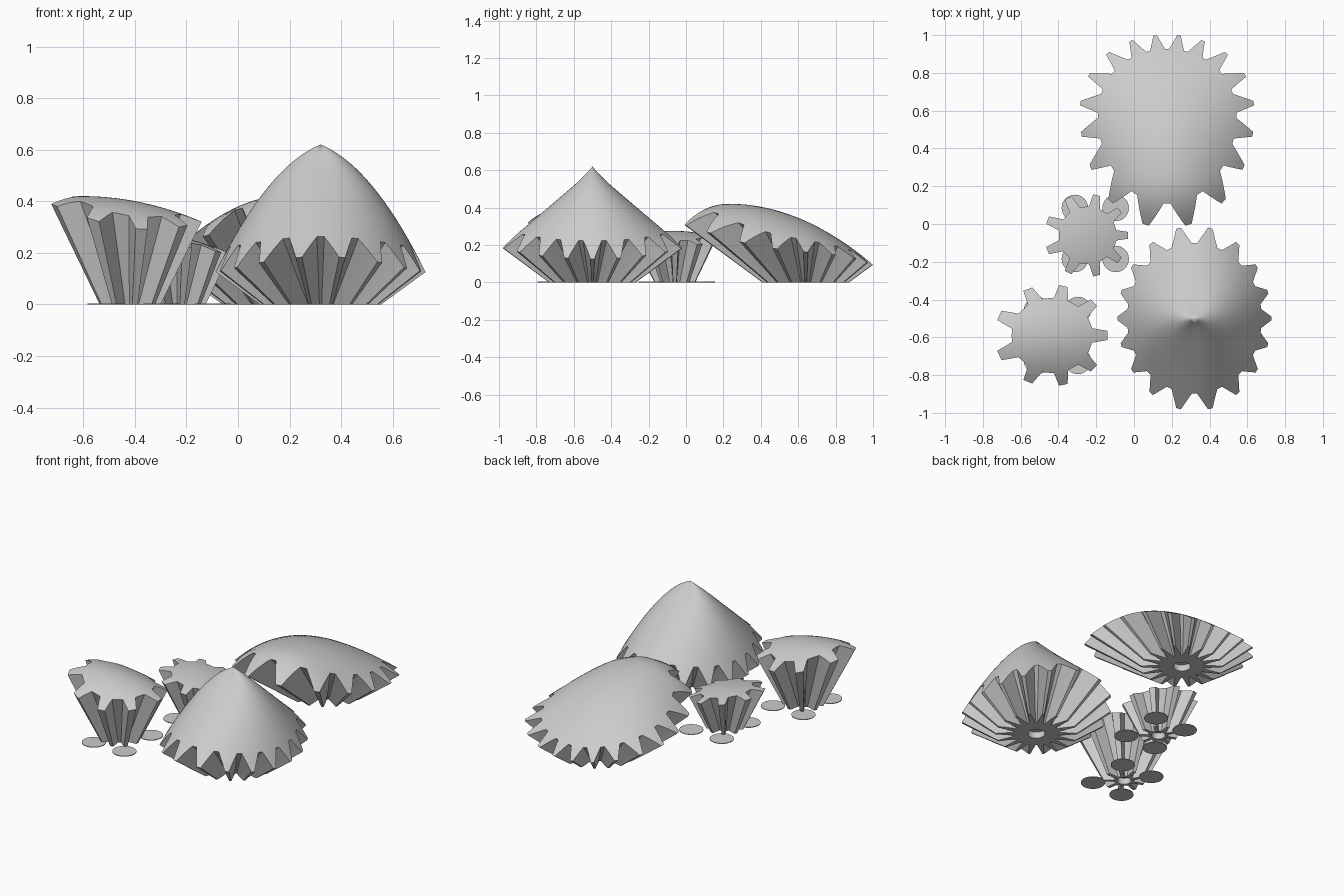
import bpy
import bmesh
import math
from mathutils import Vector

cube = bpy.data.objects.get("Cube")
if cube:
    bpy.data.objects.remove(cube, do_unlink=True)

grey = bpy.data.materials.new("plain grey")
grey.use_nodes = True
grey.diffuse_color = (0.6, 0.6, 0.6, 1)
grey.node_tree.nodes["Principled BSDF"].inputs["Base Color"].default_value = (0.6, 0.6, 0.6, 1)

HOLE_DEPTH = 0.04
RINGS = 18
SIDE_STEPS = 6


def finish(name, bm, location):
    bmesh.ops.recalc_face_normals(bm, faces=bm.faces)
    mesh = bpy.data.meshes.new(name)
    bm.to_mesh(mesh)
    bm.free()
    mesh.materials.append(grey)
    obj = bpy.data.objects.new(name, mesh)
    obj.location = location
    bpy.context.collection.objects.link(obj)
    bpy.ops.object.select_all(action="DESELECT")
    obj.select_set(True)
    bpy.context.view_layer.objects.active = obj
    bpy.ops.object.shade_smooth_by_angle(angle=math.radians(25))
    return obj


def fluted_rulings(teeth, tip, notch, tip_half, notch_half):
    """Functions of height, one per straight line running up the fluted wall."""
    pitch = math.tau / teeth

    def corner(angle, wall):
        base, flare = wall
        d = Vector((math.cos(angle), math.sin(angle)))
        return lambda z: d * (base + flare * z)

    corners = []
    for i in range(teeth):
        a = i * pitch
        corners += [corner(a - tip_half, tip), corner(a + tip_half, tip),
                    corner(a + pitch / 2 - notch_half, notch),
                    corner(a + pitch / 2 + notch_half, notch)]
    rulings = []
    for i, c in enumerate(corners):
        n = corners[(i + 1) % len(corners)]
        steps = SIDE_STEPS if i % 2 else 2
        for s in range(steps):
            rulings.append(lambda z, c=c, n=n, t=s / steps: c(z).lerp(n(z), t))
    return rulings


def meet(ruling, top):
    """Height at which a wall line reaches the domed top."""
    low, high = 0, 0.7
    for _ in range(30):
        mid = (low + high) / 2
        p = ruling(mid)
        if top(p.x, p.y) > mid:
            low = mid
        else:
            high = mid
    return low


def fluted_body(name, centre, top, hole, **flutes):
    rulings = fluted_rulings(**flutes)
    bm = bmesh.new()

    def ring(points):
        return [bm.verts.new(p) for p in points]

    # Recessed socket, star base, flared wall, then the dome
    base = [r(0) for r in rulings]
    socket = [p.normalized() * hole for p in base]
    rim = [r(meet(r, top)) for r in rulings]
    rings = [ring((p.x, p.y, HOLE_DEPTH) for p in socket),
             ring((p.x, p.y, 0) for p in socket),
             ring((p.x, p.y, 0) for p in base)]
    for k in range(RINGS):
        f = 1 - k / RINGS
        rings.append(ring((p.x * f, p.y * f, top(p.x * f, p.y * f)) for p in rim))
    n = len(rulings)
    for a, b in zip(rings, rings[1:]):
        for i in range(n):
            j = (i + 1) % n
            bm.faces.new((a[i], a[j], b[j], b[i]))
    apex = bm.verts.new((0, 0, top(0, 0)))
    for i in range(n):
        bm.faces.new((rings[-1][i], rings[-1][(i + 1) % n], apex))
    bm.faces.new(rings[0])
    return finish(name, bm, (*centre, 0))


def ridge(t, peak, height, before, after):
    """Lopsided arch, steeper on one side of its peak."""
    return height - (before if t < peak else after) * (t - peak) ** 2


def peaked_top(x, y):
    r = math.hypot(x, y)
    if r == 0:
        return 0.62
    across = 0.4 * r + 2 * r * r
    along = 0.85 * r + 0.018 * (1 - math.exp(-r / 0.03))
    return 0.62 - (across * x * x + along * y * y) / (r * r)


def shell_top(x, y):
    return ridge(y, -0.41, 0.42, 1.7, 0.55) - (0.78 - 1.35 * y) * x * x


def tall_cup_top(x, y):
    return ridge(x, -0.185, 0.42, 1.5, 0.46) - 1.5 * y * y


def short_cup_top(x, y):
    return ridge(x, -0.14, 0.275, 0.7, 0.65) - 0.7 * y * y


# Two wide bodies with eighteen flutes
wide = dict(hole=0.05, teeth=18, tip=(0.235, 1.37), notch=(0.13, 1.02),
            tip_half=math.radians(1.5), notch_half=math.radians(2))
fluted_body("peaked_dome", (0.32, -0.5), peaked_top, **wide)
fluted_body("shell_dome", (0.175, 0.64), shell_top, **wide)

# Two narrow cups with nine flutes
narrow = dict(hole=0.04, teeth=9, tip_half=math.radians(5), notch_half=math.radians(9))
fluted_body("tall_cup", (-0.42, -0.59), tall_cup_top,
            tip=(0.12, 0.5), notch=(0.055, 0.42), **narrow)
fluted_body("short_cup", (-0.235, -0.06), short_cup_top,
            tip=(0.11, 0.48), notch=(0.055, 0.4), **narrow)

# Four thin round pads under each cup
for cup, cx, cy in (("tall_cup", -0.405, -0.59), ("short_cup", -0.205, -0.05)):
    for side, sx in (("right", -1), ("left", 1)):
        for end, sy in (("front", -1), ("back", 1)):
            bm = bmesh.new()
            bmesh.ops.create_cone(bm, cap_ends=True, segments=32,
                                  radius1=0.07, radius2=0.07, depth=0.004)
            finish(f"{cup}_{end}_{side}_pad", bm,
                   (cx + sx * 0.108, cy + sy * 0.135, 0.002))
